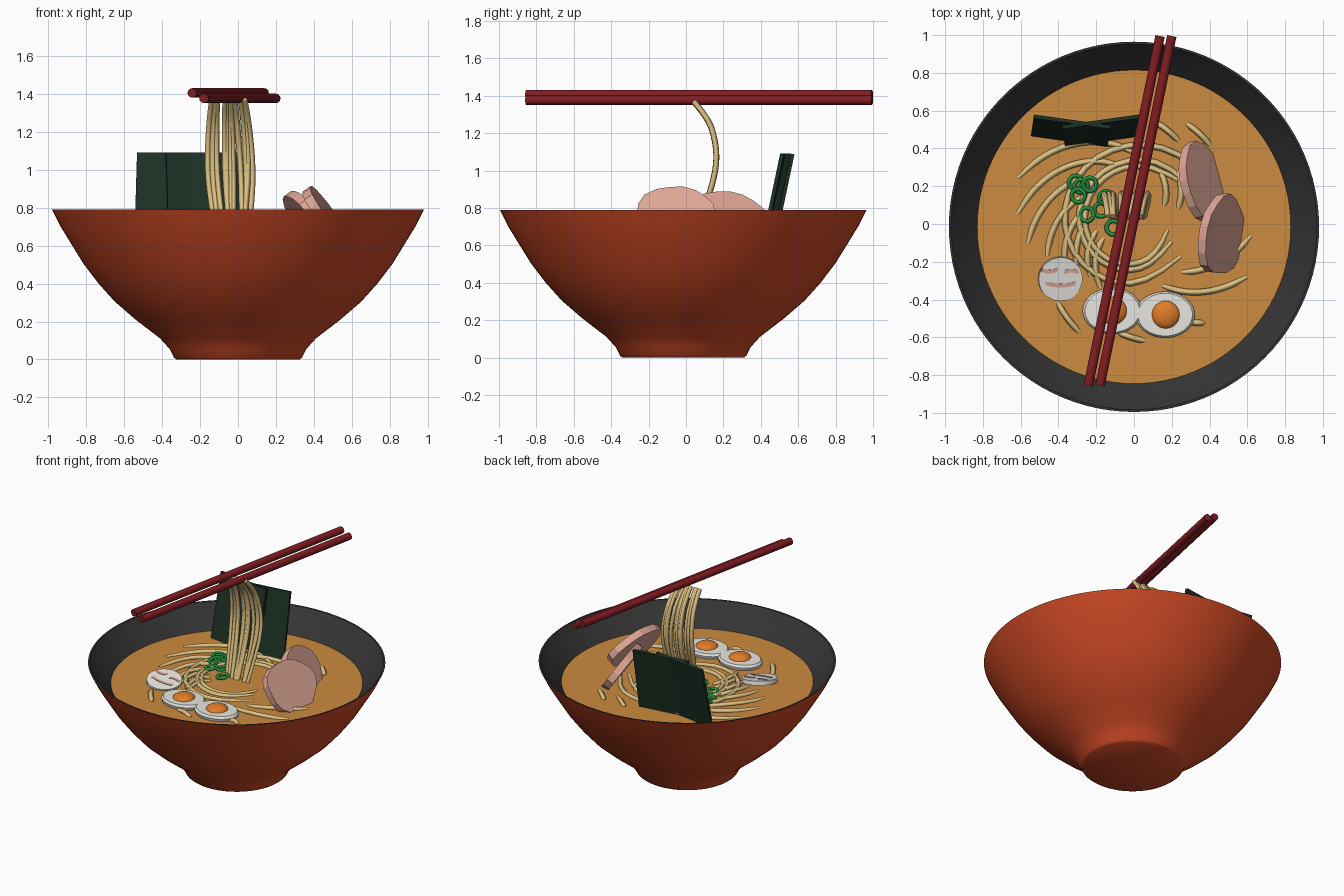
import bpy, bmesh, random
from math import sin, cos, pi, radians
from mathutils import Vector

if "Cube" in bpy.data.objects:
    bpy.data.objects.remove(bpy.data.objects["Cube"])
random.seed(4)
SOUP_Z = 0.64


def material(name, r, g, b):
    m = bpy.data.materials.new(name)
    m.use_nodes = True
    m.diffuse_color = (r, g, b, 1)
    m.node_tree.nodes["Principled BSDF"].inputs["Base Color"].default_value = (r, g, b, 1)
    return m


red = material("bowl red", 0.6, 0.065, 0.018)
black = material("glaze black", 0.035, 0.035, 0.035)
broth = material("broth", 0.6, 0.26, 0.05)
wheat = material("noodle yellow", 0.72, 0.53, 0.22)
seaweed = material("seaweed green", 0.012, 0.03, 0.018)
lacquer = material("lacquer red", 0.22, 0.012, 0.016)
pink = material("meat pink", 0.72, 0.38, 0.3)
white = material("egg white", 0.8, 0.79, 0.74)
orange = material("yolk orange", 0.75, 0.2, 0.02)
green = material("scallion green", 0.015, 0.28, 0.05)


def add(name, bm, mats, loc=(0, 0, 0), rot=(0, 0, 0)):
    me = bpy.data.meshes.new(name)
    bmesh.ops.recalc_face_normals(bm, faces=bm.faces)
    bm.to_mesh(me)
    bm.free()
    ob = bpy.data.objects.new(name, me)
    bpy.context.collection.objects.link(ob)
    for m in mats:
        me.materials.append(m)
    ob.location = loc
    ob.rotation_euler = [radians(a) for a in rot]
    return ob


def select(ob):
    bpy.ops.object.select_all(action="DESELECT")
    ob.select_set(True)
    bpy.context.view_layer.objects.active = ob


def smooth(ob, angle=40):
    select(ob)
    bpy.ops.object.shade_smooth_by_angle(angle=radians(angle))
    return ob


def lathe(name, profile, mats, loc=(0, 0, 0), steps=96):
    bm = bmesh.new()
    vs = [bm.verts.new((r, 0, z)) for r, z in profile]
    es = [bm.edges.new(p) for p in zip(vs, vs[1:])]
    bmesh.ops.spin(bm, geom=vs + es, axis=(0, 0, 1), angle=2 * pi, steps=steps)
    bmesh.ops.remove_doubles(bm, verts=bm.verts, dist=1e-4)
    return add(name, bm, mats, loc)


def slab(name, outline, thick, mat, loc, rot=(0, 0, 0)):
    """Flat prism with its local z as the thickness."""
    bm = bmesh.new()
    face = bm.faces.new([bm.verts.new((x, y, -thick / 2)) for x, y in outline])
    new = bmesh.ops.extrude_face_region(bm, geom=[face])["geom"]
    bmesh.ops.translate(bm, verts=[v for v in new if isinstance(v, bmesh.types.BMVert)],
                        vec=(0, 0, thick))
    return add(name, bm, [mat], loc, rot)


def oval(rx, ry, n, wobble=lambda a: 1):
    angles = [2 * pi * i / n for i in range(n)]
    return [(rx * cos(a) * wobble(a), ry * sin(a) * wobble(a)) for a in angles]


def tubes(name, paths, radius, mat):
    cu = bpy.data.curves.new(name, "CURVE")
    cu.dimensions = "3D"
    cu.bevel_depth = radius
    cu.bevel_resolution = 0
    cu.use_fill_caps = True
    for path in paths:
        sp = cu.splines.new("NURBS")
        sp.points.add(len(path) - 1)
        for p, co in zip(sp.points, path):
            p.co = (*co, 1)
        sp.order_u = 3
        sp.use_endpoint_u = True
        sp.resolution_u = 3
    cu.materials.append(mat)
    ob = bpy.data.objects.new(name, cu)
    bpy.context.collection.objects.link(ob)
    select(ob)
    bpy.ops.object.convert(target="MESH")


# Bowl: red outside, black from the lip inwards
bowl = lathe("bowl", [(0, 0), (0.325, 0), (0.338, 0.01), (0.36, 0.055), (0.41, 0.11),
                      (0.54, 0.21), (0.65, 0.305), (0.735, 0.4), (0.815, 0.505), (0.88, 0.61),
                      (0.935, 0.7), (0.98, 0.79), (0.968, 0.79), (0.915, 0.72),
                      (0.83, SOUP_Z), (0.7, 0.48), (0, 0.3)], [red, black], (0, -0.015, 0))
for f in bowl.data.polygons:
    c = f.center
    inside = f.normal.x * c.x + f.normal.y * c.y < 0 and c.z > 0.25
    f.material_index = int(inside or (c.z > 0.78 and f.normal.z > 0.5))
smooth(bowl)
lathe("broth", [(0, SOUP_Z - 0.03), (0.82, SOUP_Z - 0.03), (0.832, SOUP_Z), (0, SOUP_Z)],
      [broth], (0, -0.015, 0))

# Chopsticks
for name, x, z in (("left", -0.242, 1.405), ("right", -0.18, 1.376)):
    bm = bmesh.new()
    start, end = Vector((x, -0.855, z)), Vector((x + 0.38, 0.995, z))
    bmesh.ops.create_cone(bm, cap_ends=True, segments=12, radius1=0.025, radius2=0.025,
                          depth=(end - start).length)
    stick = add("chopstick_" + name, bm, [lacquer], (start + end) / 2)
    stick.rotation_euler = (end - start).to_track_quat("Z", "Y").to_euler()
    smooth(stick)

# Noodles lifted out of the bowl
side = [(0.03, 0.62), (0.08, 0.75), (0.12, 0.86), (0.147, 0.95), (0.165, 1.05),
        (0.157, 1.16), (0.12, 1.28), (0.04, 1.37)]
strands = []
for i in range(11):
    u = i / 5 - 1
    top = -0.045 + 0.085 * u + random.uniform(-0.015, 0.015)
    foot = -0.025 + 0.07 * u + random.uniform(-0.02, 0.02)
    strands.append([(foot + (top - foot) * k / 7 + 0.035 * u * sin(pi * k / 7), y, z)
                    for k, (y, z) in enumerate(side)])
tubes("lifted_noodles", strands, 0.016, wheat)

# Noodles swirling in the broth: start angle, radius, end angle, radius
swirl = [(158, .66, 88, .37), (175, .62, 100, .3), (190, .57, 140, .37), (200, .49, 150, .3),
         (209, .42, 165, .27), (218, .38, 175, .24), (230, .36, 190, .2), (242, .38, 205, .18),
         (226, .58, 243, .64), (354, .62, 315, .36), (335, .66, 295, .36), (15, .4, 335, .22),
         (32, .36, 350, .18), (50, .36, 20, .25), (63, .31, 32, .19), (62, .6, 46, .58),
         (78, .55, 62, .5), (275, .62, 262, .58), (0, .5, 325, .3), (305, .64, 300, .6)]
paths = []
for a0, r0, a1, r1 in swirl:
    path = []
    for k in range(9):
        t = k / 8
        a, r = radians(a0 + (a1 - a0) * t), r0 + (r1 - r0) * t
        path.append((r * cos(a), r * sin(a), SOUP_Z - 0.008 + 0.018 * sin(pi * t)))
    paths.append(path)
tubes("swirled_noodles", paths, 0.017, wheat)

# Seaweed sheets, crossing and leaning back
for name, x, yaw in (("left", -0.335, -8), ("right", -0.17, 8)):
    slab("seaweed_" + name, [(-.205, -.24), (.205, -.24), (.205, .24), (-.205, .24)],
         0.02, seaweed, (x, 0.492, 0.853), (78, 0, yaw))

# Meat slices
for name, loc, lean in (("back", (0.365, 0.22, 0.73), 15), ("front", (0.462, -0.06, 0.755), -8)):
    slab("meat_slice_" + name,
         oval(0.212, 0.18, 18, lambda a: 1 + 0.04 * sin(3 * a + 1) + 0.025 * cos(5 * a)),
         0.05, pink, loc, (56, 0, 90 + lean))

# Egg halves
for name, x, y in (("left", -0.115, -0.46), ("right", 0.165, -0.48)):
    egg = lathe("egg_white_" + name, [(0, -0.05), (0.12, -0.045), (0.15, -0.015),
                                      (0.157, 0.012), (0.145, 0.028), (0, 0.03)],
                [white], (x, y, SOUP_Z + 0.008), 32)
    egg.scale.y = 0.78
    smooth(egg, 50)
    bm = bmesh.new()
    bmesh.ops.create_uvsphere(bm, u_segments=24, v_segments=12, radius=0.075)
    yolk = add("egg_yolk_" + name, bm, [orange], (x + 0.003, y, SOUP_Z + 0.03))
    yolk.scale.z = 0.5
    smooth(yolk, 60)

# Fish cake with painted strokes, tipped towards the front
cake = slab("fish_cake", oval(0.117, 0.117, 28), 0.03, white, (-0.39, -0.29, 0.655), (9, 7, 0))
for i, (x, y, half, bend) in enumerate(((-0.06, 0.04, 0.042, 0.01), (0.055, 0.045, 0.038, -0.01),
                                        (0, -0.035, 0.08, 0.012))):
    steps = [k / 4 - 1 for k in range(9)]
    edge = [(x + half * s, y - 0.009 + bend * s * s) for s in steps]
    edge += [(x + half * s, y + 0.011 + bend * s * s) for s in reversed(steps)]
    stroke = slab("fish_cake_stroke_%d" % (i + 1), edge, 0.004, pink, (0, 0, 0.016))
    stroke.parent = cake

# Scallion rings
rings = [(-.31, .22), (-.295, .15), (-.235, .21), (-.25, .05), (-.175, .075), (-.15, .14),
         (-.11, -.02), (-.28, .2)]
for i, (x, y) in enumerate(rings):
    bpy.ops.mesh.primitive_torus_add(major_segments=20, minor_segments=8, major_radius=0.036,
                                     minor_radius=0.011, location=(x, y, 0.662 + 0.005 * (i % 3)),
                                     rotation=(random.uniform(-.25, .25), random.uniform(-.25, .25), 0))
    ring = bpy.context.object
    ring.name = "scallion_ring_%d" % (i + 1)
    ring.data.materials.append(green)
    smooth(ring, 60)
